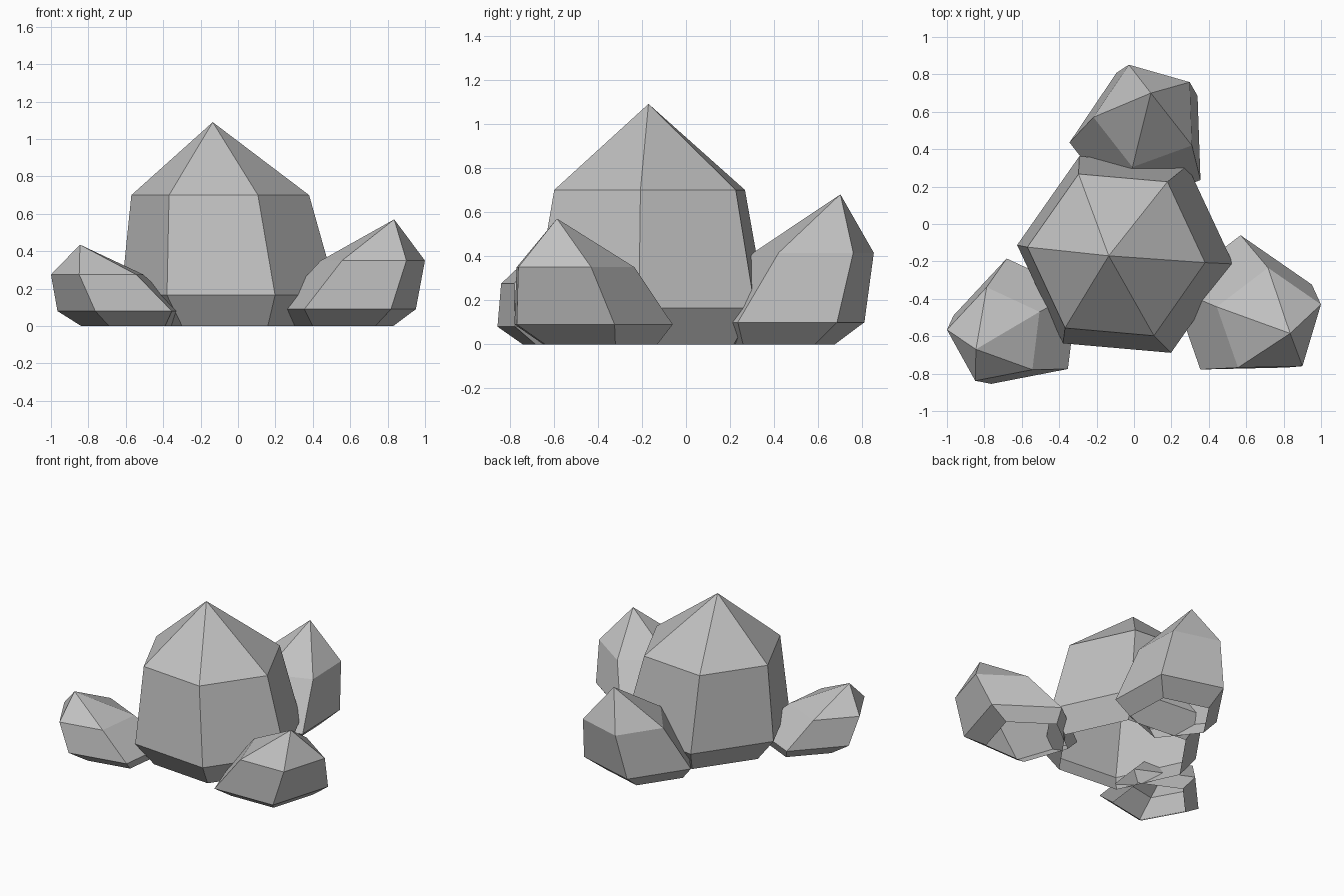
import bpy
import bmesh
from math import cos, sin, radians

cube = bpy.data.objects.get("Cube")
if cube:
    bpy.data.objects.remove(cube, do_unlink=True)

# One flat stone colour
stone = bpy.data.materials.new("grey_stone")
stone.use_nodes = True
GREY = (0.53, 0.53, 0.53, 1.0)
stone.diffuse_color = GREY
bsdf = stone.node_tree.nodes["Principled BSDF"]
bsdf.inputs["Base Color"].default_value = GREY
bsdf.inputs["Roughness"].default_value = 0.9


def crystal(name, sides, turn, rings, tip):
    """Leaning, open-bottomed crystal: stacked polygons (x, y, z, radius) up to a tip."""
    bm = bmesh.new()
    angles = [radians(turn + 360 * i / sides) for i in range(sides)]
    loops = [[bm.verts.new((x + r * cos(a), y + r * sin(a), z)) for a in angles]
             for x, y, z, r in rings]
    apex = bm.verts.new(tip)
    for i in range(sides):
        j = (i + 1) % sides
        for low, high in zip(loops, loops[1:]):
            bm.faces.new((low[i], low[j], high[j], high[i]))
        bm.faces.new((loops[-1][i], loops[-1][j], apex))
    mesh = bpy.data.meshes.new(name)
    bm.to_mesh(mesh)
    bm.free()
    mesh.materials.append(stone)
    obj = bpy.data.objects.new(name, mesh)
    bpy.context.collection.objects.link(obj)


# Large central crystal
crystal("main_crystal", 6, -5,
        [(-0.035, -0.16, 0, 0.46), (-0.047, -0.163, 0.165, 0.58), (-0.095, -0.165, 0.7, 0.477)],
        (-0.135, -0.17, 1.09))

# Three small crystals leaning outward around it
crystal("front_left_crystal", 5, 19.3,
        [(0.562, -0.414, 0, 0.284), (0.579, -0.454, 0.09, 0.394), (0.723, -0.527, 0.35, 0.293)],
        (0.835, -0.585, 0.57))
crystal("front_right_crystal", 5, 173,
        [(-0.58, -0.505, 0, 0.26), (-0.613, -0.533, 0.08, 0.355), (-0.737, -0.598, 0.275, 0.265)],
        (-0.845, -0.67, 0.435))
crystal("back_crystal", 5, 38,
        [(0.02, 0.414, 0, 0.278), (0.038, 0.449, 0.1, 0.383), (0.071, 0.581, 0.415, 0.288)],
        (0.09, 0.7, 0.68))
